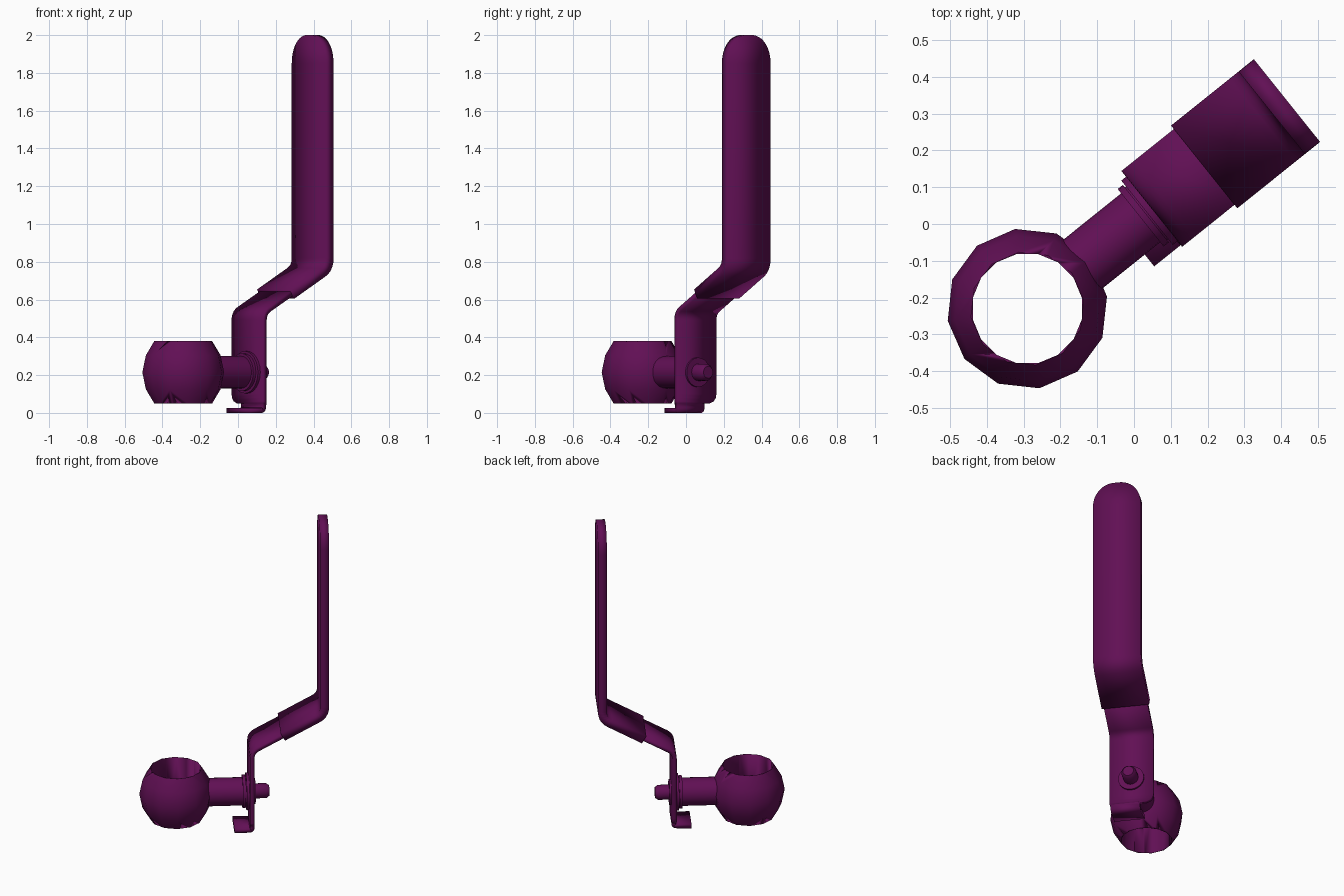
import bpy, bmesh, math
from mathutils import Matrix, Vector

cube = bpy.data.objects.get("Cube")
if cube:
    bpy.data.objects.remove(cube, do_unlink=True)

# One colour for the whole valve
plum = bpy.data.materials.new("plum")
plum.use_nodes = True
plum.diffuse_color = (0.12, 0.005, 0.09, 1)
plum.node_tree.nodes["Principled BSDF"].inputs["Base Color"].default_value = plum.diffuse_color

# Working frame: origin under the ball, x along the stem, y across the lever
FRAME = Matrix.Translation((-0.29, -0.23, 0)) @ Matrix.Rotation(math.radians(38.7), 4, 'Z')
BALL_Z = 0.215
ALONG_STEM = Matrix.Translation((0, 0, BALL_Z)) @ Matrix.Rotation(math.pi / 2, 4, 'Y')


def finish(name, bm, matrix, angle=40):
    bmesh.ops.recalc_face_normals(bm, faces=bm.faces)
    mesh = bpy.data.meshes.new(name)
    bm.to_mesh(mesh)
    bm.free()
    mesh.materials.append(plum)
    obj = bpy.data.objects.new(name, mesh)
    bpy.context.collection.objects.link(obj)
    obj.matrix_world = matrix
    bpy.ops.object.select_all(action='DESELECT')
    obj.select_set(True)
    bpy.context.view_layer.objects.active = obj
    bpy.ops.object.shade_smooth_by_angle(angle=math.radians(angle))
    return obj


def lathe(name, profile, sides, matrix, phase=0.0, angle=40):
    """Solid of revolution from (radius, height) points, capped at both ends."""
    bm = bmesh.new()
    rings = []
    for r, h in profile:
        turns = [phase + math.tau * i / sides for i in range(sides)]
        rings.append([bm.verts.new((r * math.cos(a), r * math.sin(a), h)) for a in turns])
    for low, high in zip(rings, rings[1:]):
        for i in range(sides):
            j = (i + 1) % sides
            bm.faces.new((low[i], low[j], high[j], high[i]))
    bm.faces.new(rings[0])
    bm.faces.new(rings[-1])
    return finish(name, bm, matrix, angle)


def strip(name, rows, thickness):
    """Bent sheet; each row is (x, z, bend size, left edge y, right edge y)."""
    bm = bmesh.new()
    path = []
    for k, (x, z, bend, left, right) in enumerate(rows):
        p = Vector((x, z))
        if bend == 0:
            path.append((p, left, right))
            continue
        before = p + (Vector(rows[k - 1][:2]) - p).normalized() * bend
        after = p + (Vector(rows[k + 1][:2]) - p).normalized() * bend
        for i in range(6):
            t = i / 5
            q = before * (1 - t) ** 2 + p * 2 * t * (1 - t) + after * t ** 2
            path.append((q, left, right))
    edges = [(bm.verts.new((p.x, l, p.y)), bm.verts.new((p.x, r, p.y))) for p, l, r in path]
    for a, b in zip(edges, edges[1:]):
        bm.faces.new((a[0], a[1], b[1], b[0]))
    obj = finish(name, bm, FRAME)
    solid = obj.modifiers.new("sheet thickness", 'SOLIDIFY')
    solid.thickness = thickness
    solid.offset = 0
    solid.use_even_offset = True
    return obj


# Faceted ball with a vertical through bore
centre = FRAME @ Matrix.Translation((0, 0, BALL_Z))
ball = lathe("ball", [(0.155, -0.165), (0.2, -0.09), (0.219, 0), (0.2, 0.09), (0.155, 0.165)],
             12, centre, angle=38)
bore = lathe("bore_cutter", [(0.151, -0.3), (0.151, 0.3)], 16,
             Matrix.Translation(centre.translation), phase=math.pi / 16)
bore.hide_render = True
bore.hide_set(True)
cut = ball.modifiers.new("bore", 'BOOLEAN')
cut.operation = 'DIFFERENCE'
cut.solver = 'EXACT'
cut.object = bore

# Stem, washers and threaded pin along the same axis
stem_axis = FRAME @ ALONG_STEM
for name, profile in (
    ("stem", [(0.085, 0.17), (0.085, 0.41)]),
    ("inner_washer", [(0.1, 0.395), (0.1, 0.413)]),
    ("plate_washer", [(0.112, 0.417), (0.112, 0.436)]),
    ("washer_gap_core", [(0.092, 0.41), (0.092, 0.42)]),
    ("outer_washer", [(0.078, 0.455), (0.078, 0.472)]),
    ("pin", [(0.045, 0.46), (0.045, 0.538), (0.032, 0.556)]),
):
    lathe(name, profile, 24, stem_axis)

# Lever plate: stop tab, notched and rounded lower corner, then the slope
HALF = 0.132
PLATE = 0.447
strip("lever_plate", [
    (0.341, 0.0135, 0, 0.058, -0.126),
    (PLATE, 0.0135, 0.018, 0.052, -0.126),
    (PLATE, 0.05, 0, 0.05, -0.13),
    (PLATE, 0.051, 0, 0.09, -HALF),
    (PLATE, 0.062, 0, 0.115, -HALF),
    (PLATE, 0.08, 0, 0.128, -HALF),
    (PLATE, 0.1, 0, HALF, -HALF),
    (PLATE, 0.53, 0.04, HALF, -HALF),
    (0.66, 0.647, 0, HALF, -HALF),
], 0.027)

# Thicker grip sleeve with a rounded tip
GRIP = 0.144
grip_rows = [(0.629, 0.63, 0, GRIP, -GRIP), (0.878, 0.768, 0.05, GRIP, -GRIP)]
for i in range(12):
    a = math.radians(82) * i / 11
    y = GRIP * math.cos(a) ** 0.85
    grip_rows.append((0.878, 1.85 + 0.15 * math.sin(a) / math.sin(math.radians(82)), 0, y, -y))
strip("grip_sleeve", grip_rows, 0.053)
